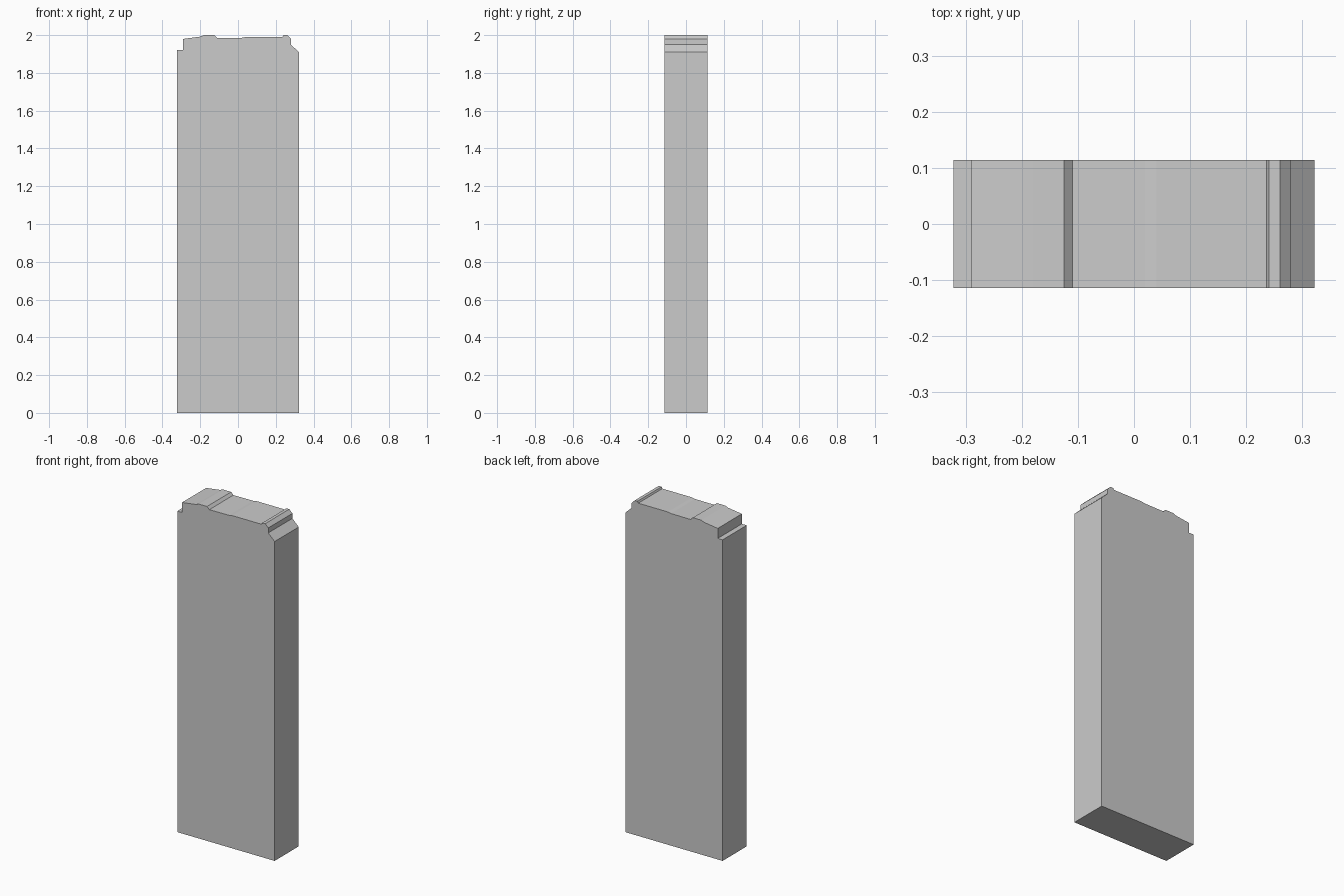
import bpy
import bmesh

if "Cube" in bpy.data.objects:
    bpy.data.objects.remove(bpy.data.objects["Cube"])

HALF_DEPTH = 0.114

# Front outline of the slab: straight sides and a worn, stepped top edge
outline = [
    (-0.322, 0), (0.322, 0), (0.322, 1.91),
    (0.28, 1.95), (0.28, 1.98), (0.26, 2.0), (0.241, 2.0), (0.236, 1.99),
    (0.04, 1.99), (0.02, 1.986), (-0.11, 1.985), (-0.125, 2.0),
    (-0.18, 2.0), (-0.20, 1.992), (-0.29, 1.98), (-0.29, 1.92), (-0.322, 1.92),
]

# Extrude the outline from front to back
bm = bmesh.new()
front = bm.faces.new([bm.verts.new((x, -HALF_DEPTH, z)) for x, z in outline])
result = bmesh.ops.extrude_face_region(bm, geom=[front], use_keep_orig=True)
back_verts = [g for g in result["geom"] if isinstance(g, bmesh.types.BMVert)]
bmesh.ops.translate(bm, verts=back_verts, vec=(0, 2 * HALF_DEPTH, 0))
bmesh.ops.recalc_face_normals(bm, faces=bm.faces)

mesh = bpy.data.meshes.new("stone_slab")
bm.to_mesh(mesh)
bm.free()
slab = bpy.data.objects.new("stone_slab", mesh)
bpy.context.collection.objects.link(slab)
